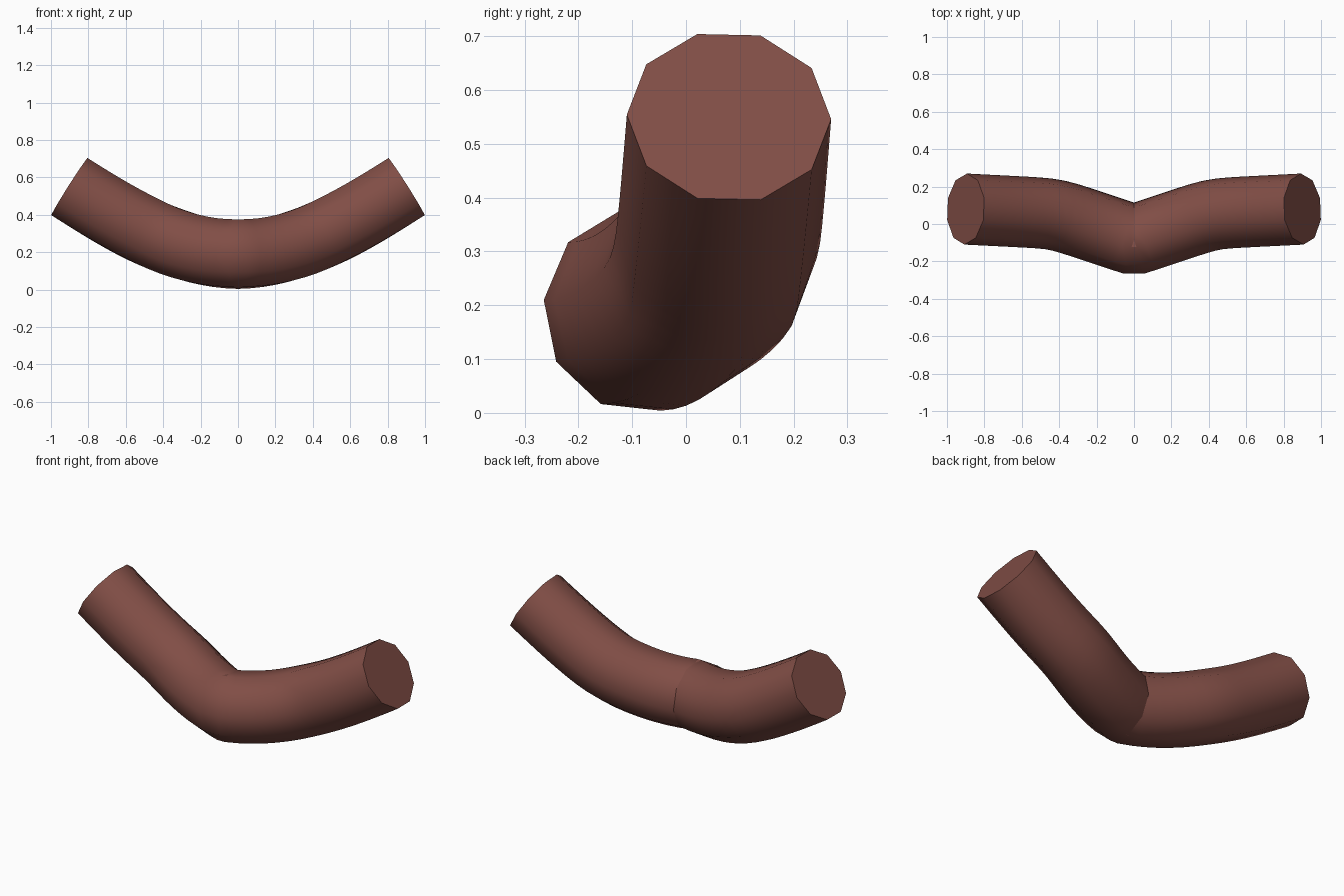
import bpy, bmesh, math
from mathutils import Vector

if "Cube" in bpy.data.objects:
    bpy.data.objects.remove(bpy.data.objects["Cube"])

SIDES, STEPS, RADIUS = 10, 16, 0.19


def path(t):
    # rising curve in x/z, with a sideways bend in y
    b = ((1 - t) ** 3, 3 * t * (1 - t) ** 2, 3 * t * t * (1 - t), t ** 3)
    x = sum(w * p for w, p in zip(b, (0, 0.32, 0.6, 0.9)))
    z = sum(w * p for w, p in zip(b, (0.19, 0.19, 0.36, 0.55)))
    k = 0.01
    y = -k * math.log(math.exp((0.085 - 0.333 * x) / k) + math.exp(-(0.034 + 0.051 * x) / k))
    return Vector((x, y, z))


def ring(t, mirror):
    # decagon square to the path, slightly twisted towards the middle
    c = path(t)
    tan = (path(t + 0.001) - path(t - 0.001)).normalized()
    side = Vector((-tan.y, tan.x, 0)).normalized()
    up = tan.cross(side)
    twist = math.radians(6 - 4.5 * t)
    pts = []
    for i in range(SIDES):
        a = math.tau * i / SIDES - twist
        p = c + RADIUS * (side * math.cos(a) + up * math.sin(a))
        pts.append((p.x * mirror, p.y, p.z))
    return pts


# tube: left half reversed, then right half, kinked at the middle
rings = [ring(i / STEPS, -1) for i in range(STEPS, -1, -1)]
rings += [ring(i / STEPS, 1) for i in range(STEPS + 1)]
bm = bmesh.new()
loops = [[bm.verts.new(p) for p in r] for r in rings]
for a, b in zip(loops, loops[1:]):
    for i in range(SIDES):
        j = (i + 1) % SIDES
        bm.faces.new((a[i], a[j], b[j], b[i]))

# flat end caps
bm.faces.new(loops[0][::-1])
bm.faces.new(loops[-1])
bmesh.ops.recalc_face_normals(bm, faces=bm.faces)
mesh = bpy.data.meshes.new("bent_tube")
bm.to_mesh(mesh)
bm.free()
tube = bpy.data.objects.new("bent_tube", mesh)
bpy.context.collection.objects.link(tube)

# red-brown colour and smooth sides
mat = bpy.data.materials.new("red_brown")
mat.diffuse_color = (0.22, 0.076, 0.061, 1)
mat.use_nodes = True
mat.node_tree.nodes["Principled BSDF"].inputs["Base Color"].default_value = mat.diffuse_color
mesh.materials.append(mat)
bpy.context.view_layer.objects.active = tube
tube.select_set(True)
bpy.ops.object.shade_smooth_by_angle(angle=math.radians(60))
